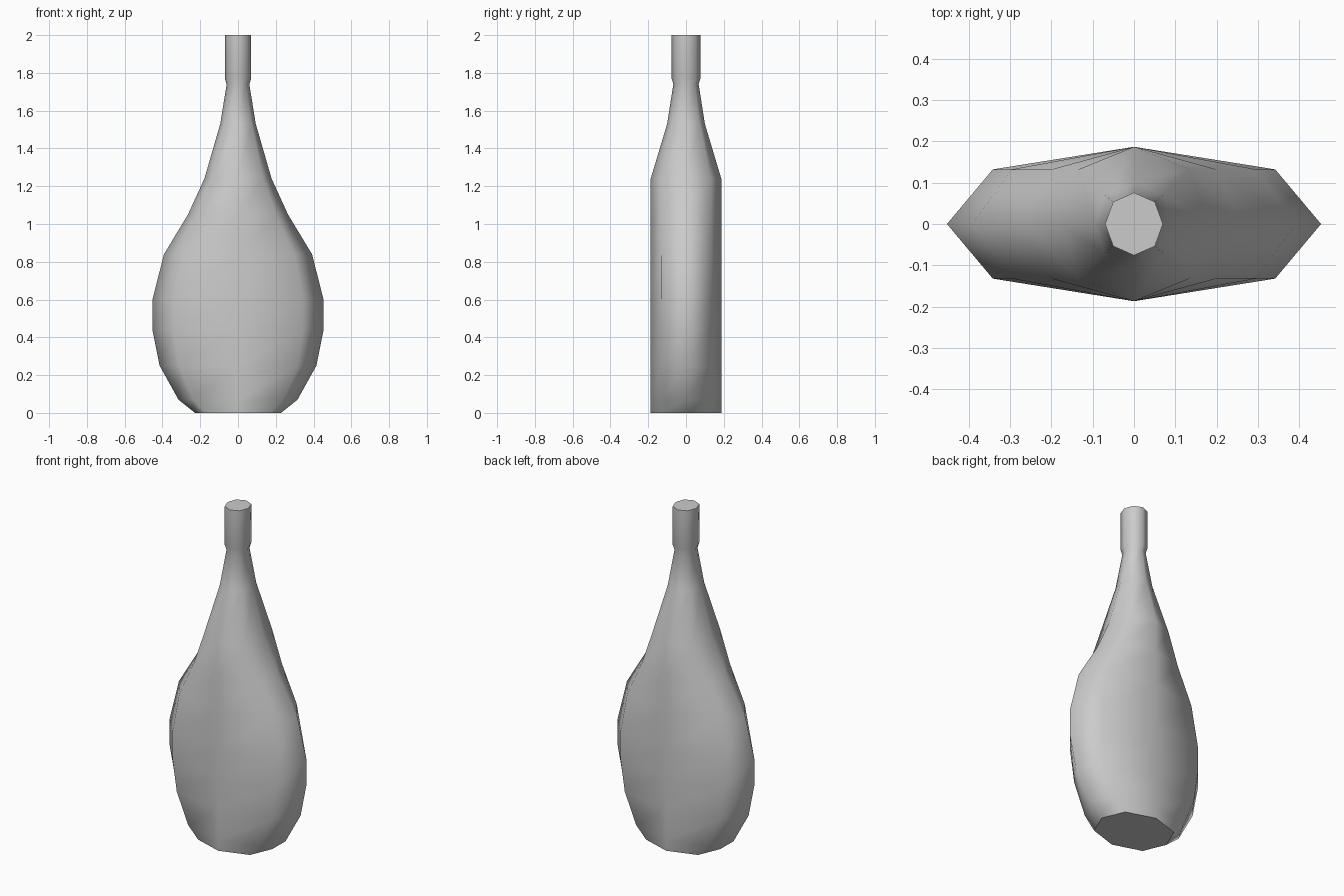
import bpy, bmesh, math

if "Cube" in bpy.data.objects:
    bpy.data.objects.remove(bpy.data.objects["Cube"])

# Profile rings: height, half width (x), half depth (y)
PROFILE = [
    (0.00, 0.228, 0.187), (0.07, 0.315, 0.187), (0.25, 0.415, 0.187),
    (0.44, 0.453, 0.187), (0.60, 0.453, 0.187), (0.84, 0.392, 0.187),
    (1.05, 0.265, 0.187), (1.24, 0.178, 0.187), (1.53, 0.094, 0.100),
    (1.74, 0.060, 0.067), (1.77, 0.070, 0.076), (2.00, 0.070, 0.076),
]
SIDES = 8
DIAG_X = 0.755  # slightly squarish oval section in width

bm = bmesh.new()

# Eight-sided oval rings
rings = []
for z, w, d in PROFILE:
    ring = []
    kx = DIAG_X if z < 1.6 else 0.72
    for i in range(SIDES):
        a = 2 * math.pi * i / SIDES
        c, s = math.cos(a), math.sin(a)
        if i % 2:
            c = math.copysign(kx, c)
        ring.append(bm.verts.new((w * c, d * s, z)))
    rings.append(ring)

# Smooth side walls
for low, high in zip(rings, rings[1:]):
    for i in range(SIDES):
        j = (i + 1) % SIDES
        bm.faces.new((low[i], low[j], high[j], high[i])).smooth = True

# Flat base and flat top with crisp rims
for cap in (bm.faces.new(rings[0][::-1]), bm.faces.new(rings[-1])):
    cap.smooth = False
    for e in cap.edges:
        e.smooth = False

bm.normal_update()
mesh = bpy.data.meshes.new("flask_bottle")
bm.to_mesh(mesh)
bm.free()
bottle = bpy.data.objects.new("flask_bottle", mesh)
bpy.context.collection.objects.link(bottle)
